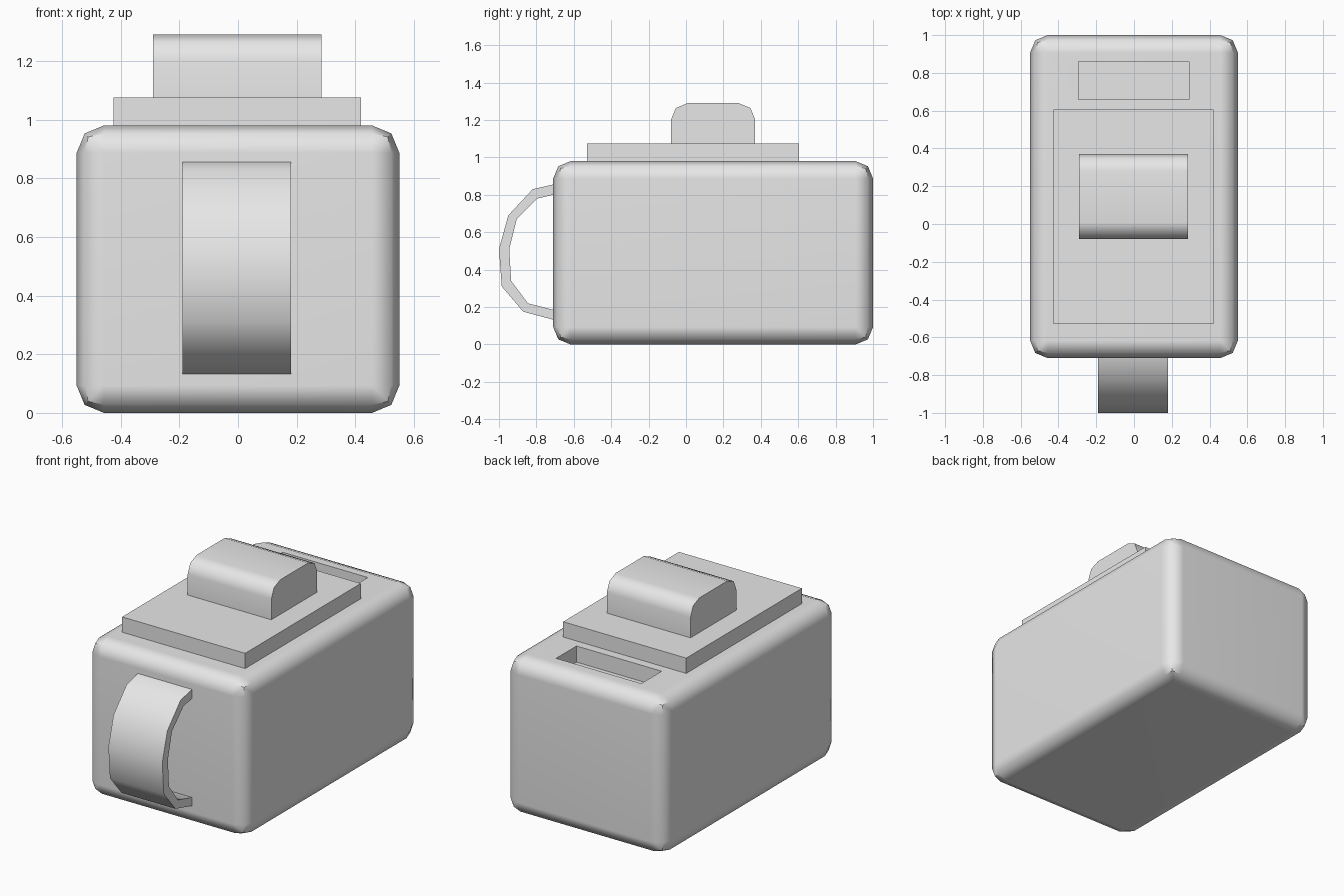
import bpy
import bmesh

cube = bpy.data.objects.get("Cube")
if cube:
    bpy.data.objects.remove(cube, do_unlink=True)

grey = bpy.data.materials.new("plain_grey")
grey.use_nodes = True
GREY = (0.8, 0.8, 0.8, 1)
grey.diffuse_color = GREY
grey.node_tree.nodes["Principled BSDF"].inputs["Base Color"].default_value = GREY


def make_object(name, bm):
    bmesh.ops.recalc_face_normals(bm, faces=bm.faces[:])
    mesh = bpy.data.meshes.new(name)
    bm.to_mesh(mesh)
    bm.free()
    mesh.materials.append(grey)
    obj = bpy.data.objects.new(name, mesh)
    bpy.context.scene.collection.objects.link(obj)
    return obj


def box(name, low, high, bevel=0, keep=lambda e: True):
    """Box between two corners; the edges chosen by keep are rounded."""
    bm = bmesh.new()
    bmesh.ops.create_cube(bm, size=1)
    for v in bm.verts:
        v.co = [(a + b) / 2 + c * (b - a) for a, b, c in zip(low, high, v.co)]
    if bevel:
        edges = [e for e in bm.edges if keep(e)]
        bmesh.ops.bevel(bm, geom=edges, offset=bevel, segments=2,
                        profile=0.5, affect='EDGES')
    return make_object(name, bm)


def smooth(obj):
    bpy.ops.object.select_all(action='DESELECT')
    obj.select_set(True)
    bpy.context.view_layer.objects.active = obj
    bpy.ops.object.shade_smooth_by_angle(angle=0.8)
    weighted = obj.modifiers.new("even_shading", 'WEIGHTED_NORMAL')
    weighted.keep_sharp = True


# Rounded body with a shallow slot sunk into the top at the back
body = box("body", (-0.55, -0.71, 0), (0.55, 1, 0.98), 0.093)
cutter = box("slot_cutter", (-0.295, 0.66, 0.88), (0.29, 0.86, 1.2))
cutter.hide_render = True
cutter.hide_viewport = True
slot = body.modifiers.new("slot", 'BOOLEAN')
slot.operation = 'DIFFERENCE'
slot.solver = 'EXACT'
slot.object = cutter
smooth(body)

# Flat lid plate
box("lid_plate", (-0.425, -0.53, 0.96), (0.42, 0.605, 1.075))

# Raised block whose two long top edges are rounded
top_block = box("top_block", (-0.29, -0.08, 1.06), (0.285, 0.37, 1.29), 0.088,
                lambda e: all(v.co.z > 1.2 for v in e.verts)
                and abs(e.verts[0].co.x - e.verts[1].co.x) > 0.1)
smooth(top_block)

# Curved band handle: outer and inner outlines (y, z), extruded across x
outer = [(-0.69, 0.86), (-0.82, 0.83), (-0.95, 0.69), (-1, 0.51),
         (-0.985, 0.31), (-0.87, 0.175), (-0.69, 0.127)]
inner = [(-0.69, 0.805), (-0.795, 0.78), (-0.905, 0.67), (-0.945, 0.51),
         (-0.935, 0.34), (-0.845, 0.22), (-0.69, 0.18)]
bm = bmesh.new()
rows = [[bm.verts.new((x, y, z)) for y, z in line]
        for line, x in ((outer, -0.19), (outer, 0.18), (inner, 0.18), (inner, -0.19))]
for a, b in zip(rows, rows[1:] + rows[:1]):
    for i in range(len(outer) - 1):
        bm.faces.new((a[i], a[i + 1], b[i + 1], b[i]))
for end in (0, -1):
    bm.faces.new([row[end] for row in rows])
handle = make_object("handle", bm)
smooth(handle)
